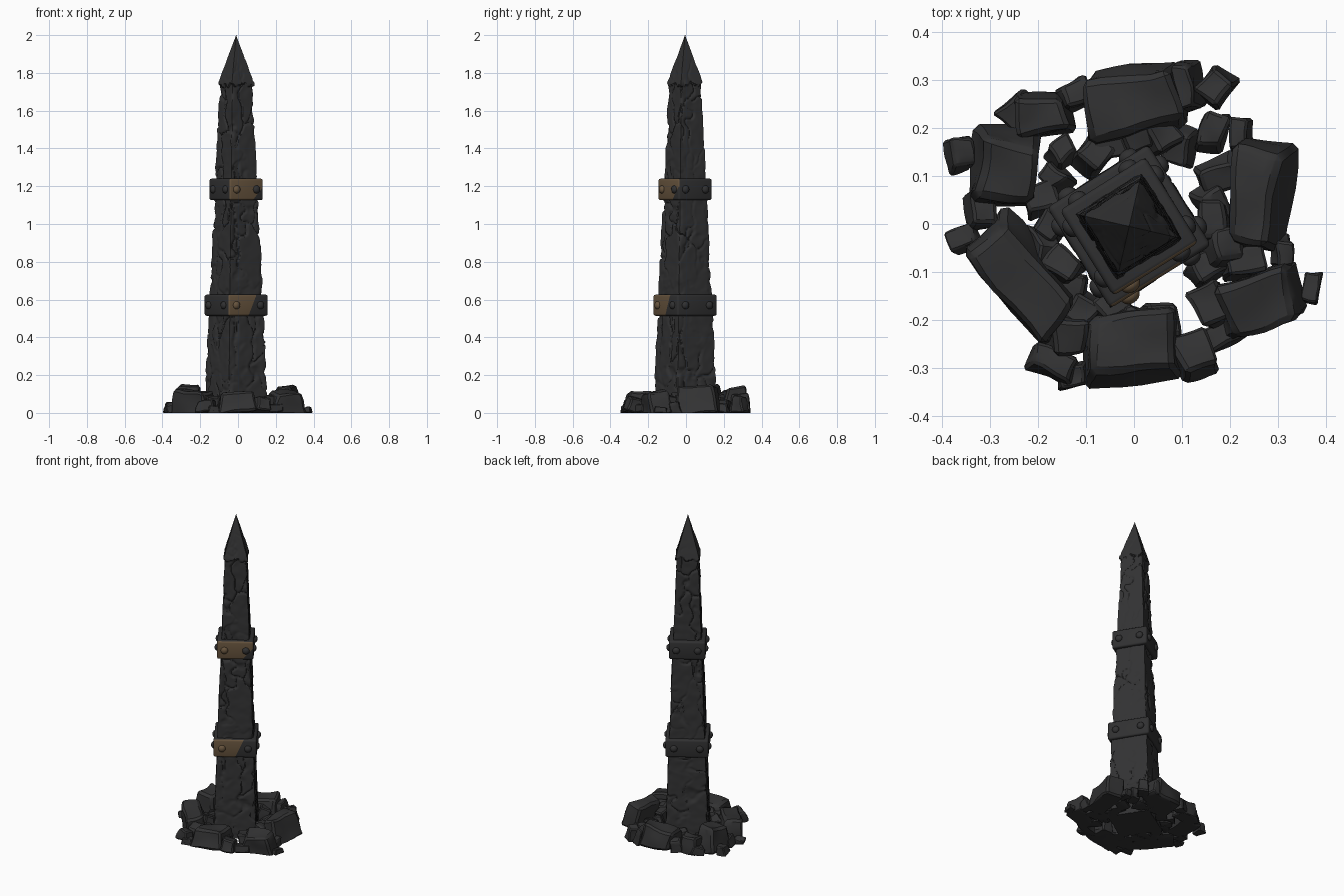
import bpy, bmesh, math, random
from mathutils import Vector, Matrix, noise

if "Cube" in bpy.data.objects:
    bpy.data.objects.remove(bpy.data.objects["Cube"])

random.seed(4)
TURN = math.radians(32)          # the whole spire is turned on its base
CX, CY = -0.01, -0.005
PLACE = Matrix.Translation((CX, CY, 0)) @ Matrix.Rotation(TURN, 4, 'Z')


def material(name, rgb):
    m = bpy.data.materials.new(name)
    m.diffuse_color = (*rgb, 1)
    m.use_nodes = True
    m.node_tree.nodes["Principled BSDF"].inputs["Base Color"].default_value = m.diffuse_color
    return m


STONE = material("charcoal_stone", (0.032, 0.032, 0.033))
IRON = material("dark_iron", (0.030, 0.030, 0.031))
BRONZE = material("worn_bronze", (0.135, 0.088, 0.047))


def finish(bm, name, mats, angle=35):
    bmesh.ops.recalc_face_normals(bm, faces=bm.faces)
    me = bpy.data.meshes.new(name)
    bm.to_mesh(me)
    bm.free()
    for m in mats:
        me.materials.append(m)
    me.shade_smooth()
    me.set_sharp_from_angle(angle=math.radians(angle))
    ob = bpy.data.objects.new(name, me)
    bpy.context.collection.objects.link(ob)
    return ob


# --- Spire: tapered square shaft with cracks and a pointed cap
def spire():
    n, rings = 28, 320
    bm = bmesh.new()
    outline = []
    for k in range(4):
        rot = Matrix.Rotation(k * math.pi / 2, 2)
        outline += [rot @ Vector((-1 + 2 * i / n, -1)) for i in range(n)]
    rows = []
    for r in range(rings + 1):
        z = 2.0 * r / rings
        row = []
        for u in outline:
            shaft = 0.126 - 0.0355 * z
            lip = 1.735 + 0.03 * noise.noise(Vector((u.x * 2.5, u.y * 2.5, 7)))
            cap = max(0.0008, 0.0705 * (2.0 - z) / 0.255)
            capped = z > lip
            w = min(cap, 0.071) if capped else shaft
            p = Vector((u.x * w, u.y * w, z))
            # stretched cells: borders become cracks, cells sit at uneven depths
            q = Vector((p.x * 9, p.y * 9, z * 4.2)) + 0.35 * noise.noise_vector(p * 14)
            dist, pts = noise.voronoi(q)
            gap = dist[1] - dist[0]
            mask = max(0, min(1, 0.75 + 1.6 * noise.noise(p * 5 + Vector((3, 1, 0)))))
            d = 0.009 * mask * max(0, 1 - gap / 0.11)
            d += 0.0035 * noise.noise(pts[0] * 3.7) + 0.002 * noise.noise(p * 25)
            corner = max(0, min(abs(u.x), abs(u.y)) - 0.8) / 0.2
            d += 0.006 * corner * max(0, noise.noise(p * 18) + 0.3)
            if capped:
                d *= 0.35 * min(1, w / 0.04)
            s = max(0.0005, w - d)
            row.append(bm.verts.new((u.x * s, u.y * s, z)))
        rows.append(row)
    m = len(outline)
    for a, b in zip(rows, rows[1:]):
        for i in range(m):
            j = (i + 1) % m
            bm.faces.new((a[i], a[j], b[j], b[i]))
    bm.faces.new(rows[0][::-1])
    bm.faces.new(rows[-1])
    bm.transform(PLACE)
    finish(bm, "cracked_spire", [STONE], 40)


# --- Metal bands: rounded square collars, front face partly bare bronze
def band(name, half, z, height, cut_co, cut_no, rivet_x):
    bm = bmesh.new()
    bmesh.ops.create_cube(bm, size=1, matrix=Matrix.Diagonal((2 * half, 2 * half, height, 1)))
    bmesh.ops.bevel(bm, geom=bm.edges[:], offset=0.011, segments=3, profile=0.5,
                    affect='EDGES')
    co, no = Vector(cut_co), Vector(cut_no)
    front = [f for f in bm.faces if f.normal.y < -0.5]
    geom = set(front)
    for f in front:
        geom.update(f.edges)
        geom.update(f.verts)
    bmesh.ops.bisect_plane(bm, geom=list(geom), plane_co=co, plane_no=no)
    for f in bm.faces:
        c = f.calc_center_median()
        f.material_index = int(f.normal.y < -0.5 and (c - co).dot(no) < 0)
    bm.transform(PLACE @ Matrix.Translation((0, 0, z)))
    finish(bm, name, [IRON, BRONZE])

    # two domed rivets on each side
    bm = bmesh.new()
    for k in range(4):
        for sx in (-1, 1):
            before = set(bm.faces)
            mat = (Matrix.Rotation(k * math.pi / 2, 4, 'Z')
                   @ Matrix.Translation((sx * rivet_x, -half, 0))
                   @ Matrix.Diagonal((1, 0.75, 1, 1)))
            bmesh.ops.create_icosphere(bm, subdivisions=3, radius=0.021, matrix=mat)
            if k == 0 and sx < 0:
                for f in set(bm.faces) - before:
                    f.material_index = 1
    bm.transform(PLACE @ Matrix.Translation((0, 0, z)))
    finish(bm, name + "_rivets", [IRON, BRONZE])


# --- Broken stones: chipped, tilted blocks flattened on the ground
def rock(name, x, y, sx, sy, h, rot, tilt=0.12, cuts=4):
    bm = bmesh.new()
    bmesh.ops.create_cube(bm, size=1)
    for v in bm.verts:
        k = 0.86 if v.co.z > 0 else 1.04
        v.co = Vector((v.co.x * sx * k, v.co.y * sy * k, v.co.z * h))
        v.co += Vector([random.uniform(-0.09, 0.09) * s for s in (sx, sy, h)])
    small = min(sx, sy, h)
    bmesh.ops.bevel(bm, geom=bm.edges[:], offset=small * 0.1, segments=1, affect='EDGES')
    bmesh.ops.subdivide_edges(bm, edges=bm.edges[:], cuts=cuts, use_grid_fill=True)
    seed = Vector((x * 31, y * 17, h * 50))
    for v in bm.verts:
        v.co += small * 0.13 * noise.noise_vector(v.co * (1.1 / small) + seed)
    bm.transform(Matrix.Translation((x, y, h * 0.46))
                 @ Matrix.Rotation(math.radians(rot), 4, 'Z')
                 @ Matrix.Rotation(random.uniform(-tilt, tilt), 4, 'X')
                 @ Matrix.Rotation(random.uniform(-tilt, tilt), 4, 'Y'))
    for v in bm.verts:
        v.co.z = max(0, v.co.z)
    finish(bm, name, [STONE], 32)


spire()
band("lower_band", 0.124, 0.570, 0.112, (0.025, 0, 0), (1, 0, -0.45), 0.075)
band("upper_band", 0.105, 1.183, 0.114, (0.072, 0, -0.02), (1, 0, -0.9), 0.062)

# x, y, width, depth, height, turn in degrees
blocks = [
    (0.00, 0.255, 0.20, 0.135, 0.125, 11),
    (-0.19, 0.225, 0.12, 0.09, 0.11, 10),
    (-0.265, 0.125, 0.13, 0.16, 0.15, -5),
    (-0.235, -0.115, 0.26, 0.14, 0.13, -45),
    (-0.005, -0.25, 0.19, 0.14, 0.115, 4),
    (0.255, -0.165, 0.18, 0.11, 0.115, 18),
    (0.255, 0.045, 0.12, 0.22, 0.155, -8),
    (0.17, 0.285, 0.07, 0.08, 0.09, -35),
    (0.165, 0.19, 0.06, 0.08, 0.07, -15),
]
for i, b in enumerate(blocks):
    rock(f"large_stone_{i + 1}", *b)

chips = [
    (-0.362, 0.145, 0.05, 0.07, 0.06, 8), (-0.355, -0.03, 0.06, 0.05, 0.04, 20),
    (0.368, -0.135, 0.04, 0.065, 0.03, -10), (-0.17, -0.29, 0.10, 0.06, 0.07, -25),
    (-0.14, -0.23, 0.08, 0.08, 0.09, 5), (0.125, -0.27, 0.09, 0.10, 0.08, 25),
    (0.11, 0.285, 0.05, 0.10, 0.10, 5), (0.22, 0.185, 0.05, 0.07, 0.05, 0),
    (-0.12, 0.27, 0.07, 0.06, 0.08, 30), (-0.32, 0.03, 0.06, 0.08, 0.06, 5),
    (0.23, -0.08, 0.08, 0.06, 0.09, 10), (0.19, -0.23, 0.10, 0.05, 0.05, 25),
    (0.31, -0.06, 0.04, 0.06, 0.06, 0), (-0.13, -0.315, 0.06, 0.05, 0.04, 10),
    (-0.24, 0.23, 0.08, 0.07, 0.06, 40), (0.165, -0.17, 0.07, 0.09, 0.09, 30),
]
for i, c in enumerate(chips):
    rock(f"stone_chip_{i + 1}", *c, tilt=0.25, cuts=3)

# low rubble packed between the blocks and the shaft
for i in range(24):
    a = i * math.tau / 24
    r = 0.185 + random.uniform(-0.02, 0.03)
    x, y = r * math.cos(a), r * math.sin(a)
    if math.hypot(x - 0.14, y - 0.16) < 0.04 or math.hypot(x - 0.11, y + 0.13) < 0.035:
        continue
    rock(f"rubble_{i + 1}", x, y, random.uniform(0.055, 0.085), random.uniform(0.05, 0.08),
         random.uniform(0.05, 0.10), random.uniform(0, 90), tilt=0.35, cuts=3)
